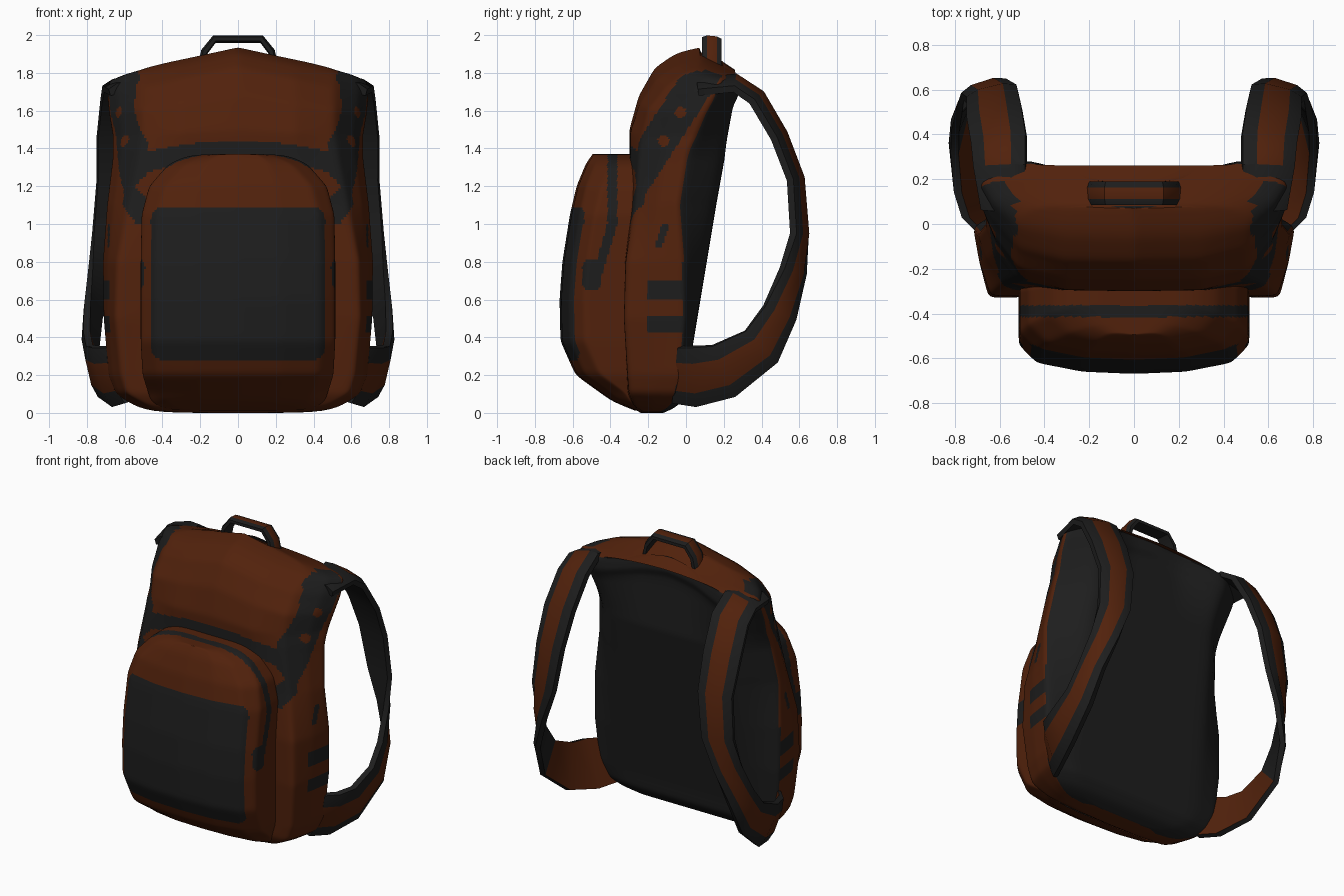
import bpy, bmesh, math
from mathutils import Vector

if "Cube" in bpy.data.objects:
    bpy.data.objects.remove(bpy.data.objects["Cube"])


def material(name, rgb):
    m = bpy.data.materials.new(name)
    m.diffuse_color = (*rgb, 1)
    m.use_nodes = True
    m.node_tree.nodes["Principled BSDF"].inputs["Base Color"].default_value = m.diffuse_color
    return m


BROWN, GREY = 0, 1
MATS = [material("rust_brown", (0.083, 0.0155, 0.0035)),
        material("charcoal", (0.0125, 0.0125, 0.0125))]


def finish(bm, name, angle=40):
    bmesh.ops.recalc_face_normals(bm, faces=bm.faces)
    me = bpy.data.meshes.new(name)
    bm.to_mesh(me)
    bm.free()
    ob = bpy.data.objects.new(name, me)
    bpy.context.collection.objects.link(ob)
    for m in MATS:
        me.materials.append(m)
    bpy.ops.object.select_all(action='DESELECT')
    ob.select_set(True)
    bpy.context.view_layer.objects.active = ob
    bpy.ops.object.shade_smooth_by_angle(angle=math.radians(angle))
    return ob


def lerp(a, b, t):
    return tuple(p + (q - p) * t for p, q in zip(a, b))


def shell(name, rows, section, splits, warp, paint, hidden, step=0.013, smooth=7):
    """Loft symmetric horizontal sections densely, then colour faces by rule."""
    dense = []
    for a, b in zip(rows, rows[1:]):
        n = max(1, math.ceil((b[0] - a[0]) / step))
        dense += [lerp(a, b, i / n) for i in range(n)]
    dense.append(rows[-1])
    bm = bmesh.new()
    rings, halves = [], []
    for row in dense:
        key, half = section(row), []
        for a, b, n in zip(key, key[1:], splits):
            half += [lerp(a, b, i / n) for i in range(n)]
        half.append(key[-1])
        halves.append((half, row[0]))
        full = half + [(-x, y) for x, y in half[-2:0:-1]]
        rings.append([bm.verts.new(warp(Vector((x, y, row[0])))) for x, y in full])
    k = len(rings[0])
    for r, s in zip(rings, rings[1:]):
        for i in range(k):
            j = (i + 1) % k
            bm.faces.new((r[i], r[j], s[j], s[i]))
    # caps: strips from side to side, divided so they follow the warp
    for ring, (half, z) in ((rings[0], halves[0]), (rings[-1], halves[-1])):
        lines = []
        for i, (x, y) in enumerate(half):
            mid = []
            if 0 < i < k // 2 and x > 0:
                mid = [bm.verts.new(warp(Vector((x * (1 - d / 4), y, z)))) for d in range(1, 8)]
                lines.append([ring[i]] + mid + [ring[-i]])
            else:
                lines.append([ring[i]] * 9)
        for p, q in zip(lines, lines[1:]):
            for d in range(8):
                vs = list(dict.fromkeys([p[d], p[d + 1], q[d + 1], q[d]]))
                bm.faces.new(vs)
    for _ in range(smooth):
        bmesh.ops.smooth_vert(bm, verts=bm.verts, factor=0.5,
                              use_axis_x=True, use_axis_y=True, use_axis_z=True)
    bmesh.ops.recalc_face_normals(bm, faces=bm.faces)
    inner = []
    for f in bm.faces:
        c = f.calc_center_median()
        f.material_index = GREY if paint(abs(c.x), c.y, c.z, f.normal) else BROWN
        if hidden(abs(c.x), c.y, c.z):
            inner.append(f)
    bmesh.ops.delete(bm, geom=inner, context='FACES')
    return finish(bm, name)


# --- main body: z, front y, corner half width, corner y, side half width, side back y, panel y
BODY = [(0.0, -.24, .38, -.21, .42, -.15, -.12), (.03, -.29, .46, -.27, .54, -.08, -.05),
        (.1, -.32, .59, -.30, .65, -.04, 0), (.2, -.32, .62, -.31, .69, -.02, .01),
        (.5, -.33, .65, -.33, .715, 0, .06), (.8, -.33, .64, -.32, .72, -.01, .11),
        (1.1, -.31, .58, -.27, .70, -.04, .16), (1.35, -.3, .53, -.25, .67, 0, .205),
        (1.5, -.3, .51, -.23, .67, .05, .23), (1.68, -.25, .51, -.2, .69, .1, .26),
        (1.83, -.165, .51, -.11, .70, .15, .295), (1.915, -.04, .51, 0, .69, .19, .29),
        (1.935, .07, .52, .08, .66, .2, .27)]


def body_section(r):
    z, yf, wf, yc, ws, yb, yp = r
    hollow = .085 * min(1, max(0, (z - 1.35) / .4))
    return [(0, yf), (.6 * wf, yf + .005), (wf, yc),
            (.35 * wf + .65 * ws, .5 * (yc + yb)), (ws, yb),
            (min(.5, .72 * ws), yp), (.2, yp - hollow), (0, yp - hollow)]


def slope_top(p):
    t = min(1, max(0, (p.z - 1.4) / .4))
    u = min(1, max(0, (p.z - 1.7) / .2))
    p.z -= .21 * abs(p.x) * t + .65 * max(0, p.y - .09) * u * max(0, 1 - 1.2 * abs(p.x))
    return p


def body_paint(x, y, z, n):
    if n.y > .5 or (z < .15 and n.y > .05 and y > -.15):   # back panel
        return n.z < .6
    if x < .5 and n.y < -.2 and 1.36 - .4 * x * x < z < 1.44 - .25 * x * x:
        return True                                        # band above the pocket
    if x < .55 and abs(z - 1.2) < .08 - max(0, x - .47):   # strap tab
        return False
    if any(math.hypot(y - a, z - b) < .03 for a, b in ((-.12, 1.44), (-.03, 1.59))):
        return False                                       # side patches
    v = y - max(-.28, -.28 + (z - 1.15) * .65)
    if z > 1.0 and .47 + .12 * (z - 1.35) < x < .54 + (z - 1.0) * .7 and -.16 < v < .06:
        return True                                        # side webbing
    if x > .6 and y > -.2 and (.6 < z < .7 or .42 < z < .51):
        return True                                        # side buckles
    return x > .6 and abs(y + .13 - .3 * (z - .93)) < .02 and .87 < z < 1.0


shell("main_body", BODY, body_section, (22, 14, 12, 12, 8, 8, 6), slope_top, body_paint,
      lambda x, y, z: y < -.2 and .12 < z < 1.27 and x < (.46 if z < 1.08 else .32))

# --- front pocket: z, half width, front y
POCKET = [(.012, .38, -.27), (.06, .46, -.39), (.2, .505, -.585), (.38, .515, -.665),
          (.6, .515, -.67), (.8, .515, -.655), (1.05, .51, -.615), (1.2, .47, -.58),
          (1.32, .365, -.53), (1.37, .25, -.495)]


def pocket_section(r):
    z, w, yf = r
    back = -.25
    d = min(1, (back - yf) / .2)
    return [(0, yf), (.45 * w, yf + .01 * d), (w - .08, yf + .05 * d),
            (w, yf + .13 * d), (w, back)]


def pocket_paint(x, y, z, n):
    a, b = max(0, x - .39), max(0, abs(z - .685) - .335)   # rounded front panel
    if y < -.5 and math.hypot(a, b) < .072:
        return n.y < -.25
    if x > .45 and .3 < z < 1.06 and y < -.615:
        return True
    if z > .72 and abs(y + .39 + .3 * max(0, 1.0 - z)) < .026:
        return True                                        # zip
    return x > .45 and math.hypot(y + .5, max(0, abs(z - .73) - .035)) < .05   # zip pull


shell("front_pocket", POCKET, pocket_section, (16, 16, 9, 24), lambda p: p, pocket_paint,
      lambda x, y, z: y > -.262 and x < .45)


def ribbon(name, stations, h, root=0, lining=99):
    """Padded strip: each station is centre, width vector (half), face normal."""
    bm = bmesh.new()
    prof = [(-1, -1), (-1, .3), (-.5, 1), (.5, 1), (1, .3), (1, -1)]
    rings = [[bm.verts.new(c + w * a + n * (h * b)) for a, b in prof]
             for c, w, n in stations]
    for m, (r, s) in enumerate(zip(rings, rings[1:])):
        for i in range(6):
            j = (i + 1) % 6
            f = bm.faces.new((r[i], r[j], s[j], s[i]))
            brown = (i == 2 and m >= root) or (i == 5 and m >= lining)
            f.material_index = BROWN if brown else GREY
    for r in (rings[0], rings[-1]):
        bm.faces.new(r).material_index = GREY
    return finish(bm, name)


# --- shoulder straps: x, y, z, twist in degrees, width
STRAP = [(.585, .06, 1.73, 14, .2), (.60, .26, 1.755, 15, .24), (.605, .38, 1.675, 14, .25),
         (.625, .5, 1.47, 13, .25), (.635, .588, 1.24, 14, .23), (.67, .61, .95, 18, .21),
         (.72, .575, .75, 42, .18), (.775, .5, .53, 70, .19), (.79, .4, .35, 80, .24),
         (.765, .2, .22, 78, .3), (.71, .04, .19, 72, .33), (.64, -.06, .2, 72, .31)]
for side, s in (("right", 1), ("left", -1)):
    stations = []
    for i, (x, y, z, t, w) in enumerate(STRAP):
        a, b = STRAP[max(0, i - 1)], STRAP[min(len(STRAP) - 1, i + 1)]
        d = Vector((0, b[1] - a[1], b[2] - a[2])).normalized()
        out = Vector((0, -d.z, d.y))
        ct, st = math.cos(math.radians(t)), math.sin(math.radians(t))
        ex = Vector((s, 0, 0))
        stations.append((Vector((s * x, y, z)), (ex * ct - out * st) * (w / 2),
                         out * ct + ex * st))
    ribbon("shoulder_strap_" + side, stations, .028, 1, 8)

# --- carry handle
HANDLE = [(-.2, 1.82, -.8, .5), (-.18, 1.91, -.8, .5), (-.125, 1.98, -.4, .9),
          (.125, 1.98, .4, .9), (.18, 1.91, .8, .5), (.2, 1.82, .8, .5)]
ribbon("carry_handle", [(Vector((x, .137, z)), Vector((0, .052, -.005)),
                         Vector((nx, 0, nz)).normalized()) for x, z, nx, nz in HANDLE], .017)
